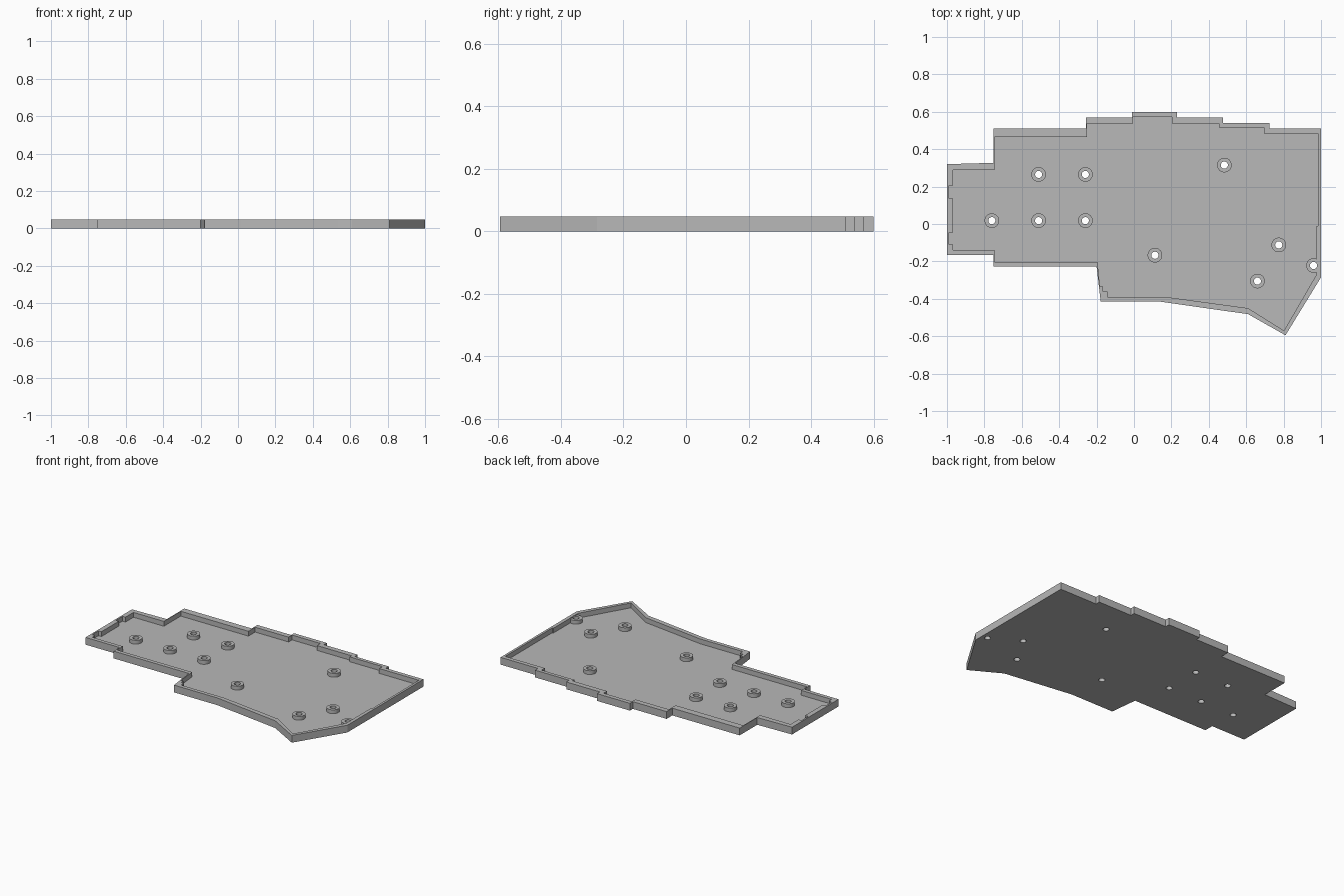
import bpy
import bmesh
from mathutils import Matrix, Vector

HEIGHT = 0.048
FLOOR = 0.016
BOSS_TOP = 0.041
BOSS_RADIUS = 0.039
HOLE_RADIUS = 0.019

if "Cube" in bpy.data.objects:
    bpy.data.objects.remove(bpy.data.objects["Cube"], do_unlink=True)

grey = bpy.data.materials.new("plain grey plastic")
grey.use_nodes = True
colour = (0.48, 0.48, 0.48, 1)
grey.diffuse_color = colour
grey.node_tree.nodes["Principled BSDF"].inputs["Base Color"].default_value = colour


def finish(name, bm):
    """Turn a bmesh into a named object."""
    bmesh.ops.recalc_face_normals(bm, faces=bm.faces)
    mesh = bpy.data.meshes.new(name)
    bm.to_mesh(mesh)
    bm.free()
    mesh.materials.append(grey)
    obj = bpy.data.objects.new(name, mesh)
    bpy.context.collection.objects.link(obj)
    return obj


def prism(name, outline, bottom, top):
    """Extrude a flat outline straight up."""
    bm = bmesh.new()
    face = bm.faces.new([bm.verts.new((x, y, bottom)) for x, y in outline])
    result = bmesh.ops.extrude_face_region(bm, geom=[face])
    raised = [v for v in result["geom"] if isinstance(v, bmesh.types.BMVert)]
    bmesh.ops.translate(bm, verts=raised, vec=Vector((0, 0, top - bottom)))
    return finish(name, bm)


def cylinders(name, centres, radius, bottom, top):
    """One upright cylinder at each centre."""
    bm = bmesh.new()
    for x, y in centres:
        bmesh.ops.create_cone(
            bm, cap_ends=True, segments=40, radius1=radius, radius2=radius,
            depth=top - bottom,
            matrix=Matrix.Translation((x, y, (top + bottom) / 2)))
    return finish(name, bm)


def combine(target, tool, operation):
    """Apply a boolean and discard the helper."""
    tool.hide_render = True
    mod = target.modifiers.new(operation.lower(), 'BOOLEAN')
    mod.operation = operation
    mod.solver = 'EXACT'
    mod.object = tool
    bpy.context.view_layer.objects.active = target
    bpy.ops.object.modifier_apply(modifier=mod.name)
    bpy.data.objects.remove(tool, do_unlink=True)


# Outer stepped outline of the case
outer = [
    (-1, .32), (-.75, .327), (-.75, .51), (-.257, .51), (-.257, .57),
    (-.01, .57), (-.01, .6), (.23, .6), (.23, .57), (.477, .57),
    (.477, .54), (.725, .54), (.725, .51), (1, .51), (1, -.285),
    (.81, -.595), (.61, -.482), (.14, -.415), (-.178, -.415),
    (-.2, -.228), (-.75, -.228), (-.75, -.165), (-1, -.165)]

# Inner outline of the walls, with the small notches on the right end
inner = [
    (-.968, .29), (-.745, .29), (-.745, .466), (-.25, .466), (-.25, .536),
    (-.005, .536), (-.005, .572), (.203, .572), (.203, .536), (.455, .536),
    (.455, .517), (.695, .517), (.695, .483), (.985, .483), (.985, -.01),
    (.977, -.01), (.977, -.268), (.802, -.57), (.61, -.45), (.17, -.39),
    (-.143, -.39), (-.143, -.36), (-.165, -.36), (-.165, -.335),
    (-.182, -.335), (-.195, -.202), (-.745, -.202), (-.745, -.14),
    (-.968, -.14), (-.968, -.11), (-.99, -.11), (-.99, -.045),
    (-.968, -.045), (-.968, .137), (-.99, .137), (-.99, .207),
    (-.968, .207)]

# Screw bosses
bosses = [
    (-.51, .265), (-.26, .265), (-.76, .018), (-.51, .018), (-.26, .018),
    (.112, -.167), (.483, .315), (.774, -.112), (.66, -.305), (.96, -.222)]

tray = prism("case_tray", outer, 0, HEIGHT)
combine(tray, prism("pocket_cutter", inner, FLOOR, HEIGHT * 2), 'DIFFERENCE')
combine(tray, cylinders("screw_bosses", bosses, BOSS_RADIUS, FLOOR / 2, BOSS_TOP), 'UNION')
combine(tray, cylinders("hole_cutter", bosses, HOLE_RADIUS, -HEIGHT, HEIGHT * 2), 'DIFFERENCE')

# Smooth the round bosses, keep every wall edge sharp
bpy.ops.object.select_all(action='DESELECT')
tray.select_set(True)
bpy.context.view_layer.objects.active = tray
bpy.ops.object.shade_smooth_by_angle(angle=0.35)
